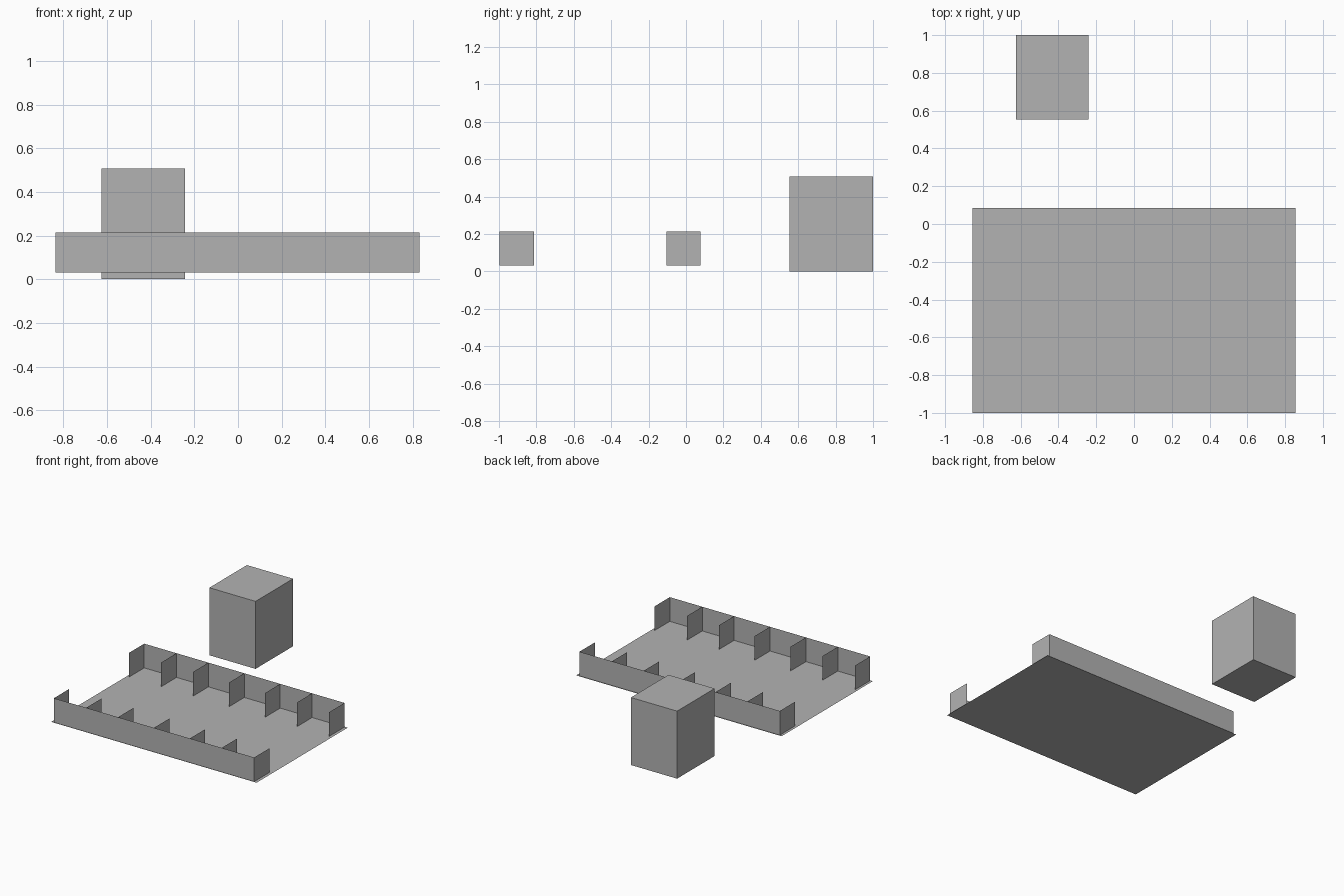
import bpy
from mathutils import Vector

cube = bpy.data.objects.get("Cube")
if cube:
    bpy.data.objects.remove(cube, do_unlink=True)

GREY = (0.45, 0.45, 0.45, 1)
grey = bpy.data.materials.new("plain grey")
grey.use_nodes = True
grey.diffuse_color = GREY
grey.node_tree.nodes["Principled BSDF"].inputs["Base Color"].default_value = GREY


def add_object(name, verts, faces):
    mesh = bpy.data.meshes.new(name)
    mesh.from_pydata(verts, [], faces)
    mesh.materials.append(grey)
    obj = bpy.data.objects.new(name, mesh)
    bpy.context.collection.objects.link(obj)
    return obj


def panel(name, corner, side_a, side_b):
    """Thin flat rectangle spanned by two edges from a corner."""
    c, a, b = Vector(corner), Vector(side_a), Vector(side_b)
    return add_object(name, [c, c + a, c + a + b, c + b], [(0, 1, 2, 3)])


BASE, HEIGHT, DEPTH = 0.031, 0.182, 0.182
LEFT, RIGHT = -0.835, 0.832
UP = (0, 0, HEIGHT)

# Floor slab
panel("floor", (-0.855, -1, BASE), (1.71, 0, 0), (0, 1.085, 0))

# Two rows of open stalls facing each other across the floor
dividers = (LEFT, -0.566, -0.301, -0.002, 0.297, 0.562, RIGHT)
for row, y, inward in (("front", -0.996, 1), ("back", 0.078, -1)):
    panel(row + "_wall", (LEFT, y, BASE), (RIGHT - LEFT, 0, 0), UP)
    for i, x in enumerate(dividers):
        panel(f"{row}_divider_{i + 1}", (x, y, BASE), (0, inward * DEPTH, 0), UP)

# Separate block behind the stalls
bpy.ops.mesh.primitive_cube_add(size=1, location=(-0.434, 0.777, 0.254))
block = bpy.context.object
block.name = "rear_block"
block.scale = (0.384, 0.446, 0.508)
block.data.materials.append(grey)
bpy.ops.object.transform_apply(location=False, rotation=False, scale=True)
